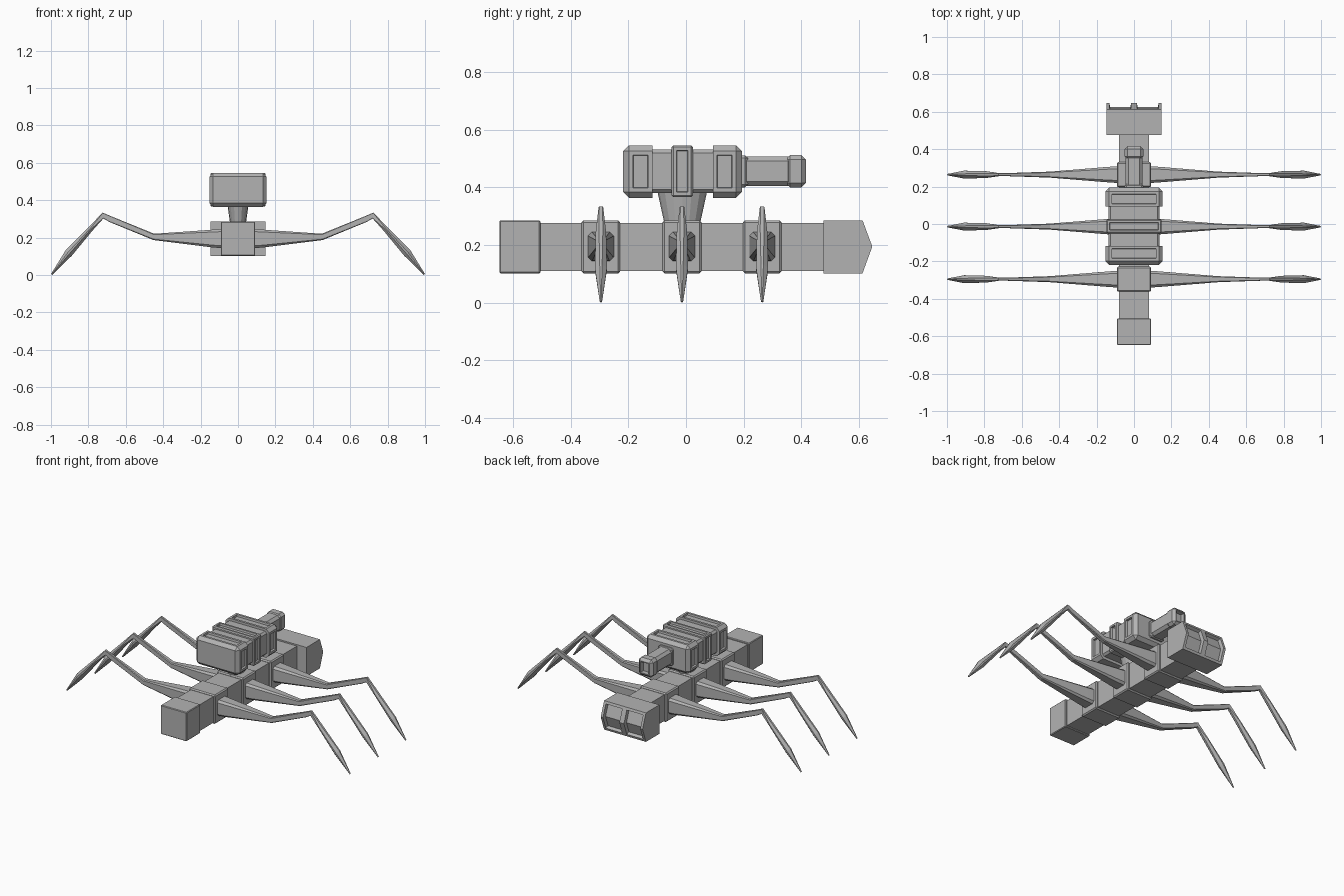
import bpy, bmesh, math
from mathutils import Vector

if "Cube" in bpy.data.objects:
    bpy.data.objects.remove(bpy.data.objects["Cube"])

grey = bpy.data.materials.new("hull grey")
grey.diffuse_color = (0.45, 0.45, 0.45, 1)
grey.use_nodes = True
grey.node_tree.nodes["Principled BSDF"].inputs["Base Color"].default_value = grey.diffuse_color


def finish(name, bm):
    bmesh.ops.recalc_face_normals(bm, faces=bm.faces)
    me = bpy.data.meshes.new(name)
    bm.to_mesh(me)
    bm.free()
    me.materials.append(grey)
    ob = bpy.data.objects.new(name, me)
    bpy.context.collection.objects.link(ob)
    return ob


def recess(bm, faces, margin, depth):
    """Sink a panel into each face."""
    bmesh.ops.inset_individual(bm, faces=faces, thickness=margin)
    bmesh.ops.inset_individual(bm, faces=faces, thickness=0.003, depth=-depth)


def box(name, x, y, z, bevel=0.0, flat_y=0, slots=None, slot_dirs=()):
    """Box from half width x and (low, high) y, z. flat_y = end left unbevelled."""
    bm = bmesh.new()
    bmesh.ops.create_cube(bm, size=1)
    for v in bm.verts:
        s = v.co.copy()
        v.co = (2 * x * s.x, y[0] + (y[1] - y[0]) * (s.y + 0.5), z[0] + (z[1] - z[0]) * (s.z + 0.5))
    if bevel:
        end = y[1] if flat_y > 0 else y[0]
        edges = [e for e in bm.edges
                 if not (flat_y and all(abs(v.co.y - end) < 1e-5 for v in e.verts))]
        bmesh.ops.bevel(bm, geom=edges, offset=bevel, segments=1, affect='EDGES')
    if slots:
        bm.normal_update()
        faces = [f for f in bm.faces if any(f.normal.dot(Vector(d)) > 0.99 for d in slot_dirs)]
        recess(bm, faces, *slots)
    return finish(name, bm)


def loft(name, rings):
    """Skin a list of equal-length vertex rings and cap both ends."""
    bm = bmesh.new()
    rows = [[bm.verts.new(p) for p in r] for r in rings]
    n = len(rows[0])
    for a, b in zip(rows, rows[1:]):
        for i in range(n):
            bm.faces.new((a[i], a[(i + 1) % n], b[(i + 1) % n], b[i]))
    bm.faces.new(rows[0])
    bm.faces.new(rows[-1])
    return finish(name, bm)


# Long spine with collars and the tail block
LEG_Y = (-0.295, -0.014, 0.264)
box("spine", 0.08, (-0.55, 0.5), (0.11, 0.277))
box("tail_block", 0.091, (-0.647, -0.505), (0.102, 0.286), 0.004)
for i, y in enumerate(LEG_Y):
    box(f"collar_{i}", 0.092, (y - 0.067, y + 0.067), (0.102, 0.286), 0.007)

# Head block with wedge end and two sunken panels on each sloping face
bm = bmesh.new()
profile = [(0.477, 0.102), (0.612, 0.102), (0.646, 0.195), (0.612, 0.286), (0.477, 0.286)]
rows = [[bm.verts.new((x, y, z)) for y, z in profile] for x in (-0.147, 0, 0.147)]
for a, b in zip(rows, rows[1:]):
    for i in range(5):
        j = (i + 1) % 5
        bm.faces.new((a[i], a[j], b[j], b[i]))
bm.faces.new(rows[0])
bm.faces.new(rows[-1])
bmesh.ops.recalc_face_normals(bm, faces=bm.faces)
panels = [f for f in bm.faces if f.normal.y > 0.5]
for side in (-1, 1):
    pair = [f for f in panels if f.calc_center_median().x * side > 0]
    bmesh.ops.inset_region(bm, faces=pair, thickness=0.016, use_even_offset=True)
    bmesh.ops.inset_region(bm, faces=pair, thickness=0.003, depth=-0.02, use_even_offset=True)
finish("head", bm)

# Turret pedestal
loft("pedestal", [[(rx * math.cos(math.tau * k / 16), -0.013 + ry * math.sin(math.tau * k / 16), z)
                   for k in range(16)]
                  for rx, ry, z in ((0.043, 0.063, 0.28), (0.058, 0.086, 0.385))])

# Turret: core plus end blocks and centre rib with slots
OUT = ((1, 0, 0), (-1, 0, 0), (0, 0, 1))
box("turret_core", 0.137, (-0.13, 0.11), (0.381, 0.531), 0.012)
box("turret_front", 0.153, (-0.218, -0.117), (0.364, 0.546), 0.02, 1, (0.02, 0.012), OUT)
box("turret_rib", 0.148, (-0.05, 0.024), (0.366, 0.546), 0.006, 0, (0.016, 0.012), OUT)
box("turret_back", 0.153, (0.093, 0.194), (0.364, 0.546), 0.02, -1, (0.02, 0.012), OUT)

# Gun barrel with sunken muzzle
box("barrel", 0.046, (0.18, 0.37), (0.405, 0.507), 0.016)
box("barrel_root", 0.05, (0.185, 0.215), (0.40, 0.511), 0.01)
box("muzzle", 0.05, (0.345, 0.416), (0.40, 0.512), 0.016, 0, (0.008, 0.025), ((0, 1, 0),))


# Legs: chamfered sections along x, z with half width, half height, section angle
def section(x, z, w, h, tilt, chamfer, y0, side):
    c = chamfer * min(w, h)
    pts = [(w, h - c), (w - c, h), (c - w, h), (-w, h - c),
           (-w, c - h), (c - w, -h), (w - c, -h), (w, c - h)]
    return [(side * (x - v * math.sin(tilt)), y0 + u, z + v * math.cos(tilt)) for u, v in pts]


THIGH = [(0.085, 0.195, 0.045, 0.051, 0, 0.3), (0.13, 0.195, 0.042, 0.048, 0, 0.3),
         (0.45, 0.204, 0.016, 0.017, 0.1, 0.3), (0.68, 0.298, 0.008, 0.016, 0.35, 0.3),
         (0.722, 0.318, 0.008, 0.016, -0.1, 0.3)]
SHIN = [(0.722, 0.318, 0.008, 0.016, -0.1, 0.3), (0.79, 0.245, 0.018, 0.014, -0.83, 0.8),
        (0.905, 0.118, 0.021, 0.022, -0.85, 0.8), (0.996, 0.004, 0.004, 0.004, -0.85, 0.8)]
for i, y in enumerate(LEG_Y):
    for side, label in ((-1, "left"), (1, "right")):
        loft(f"{label}_thigh_{i}", [section(*s, y, side) for s in THIGH])
        loft(f"{label}_shin_{i}", [section(*s, y, side) for s in SHIN])
